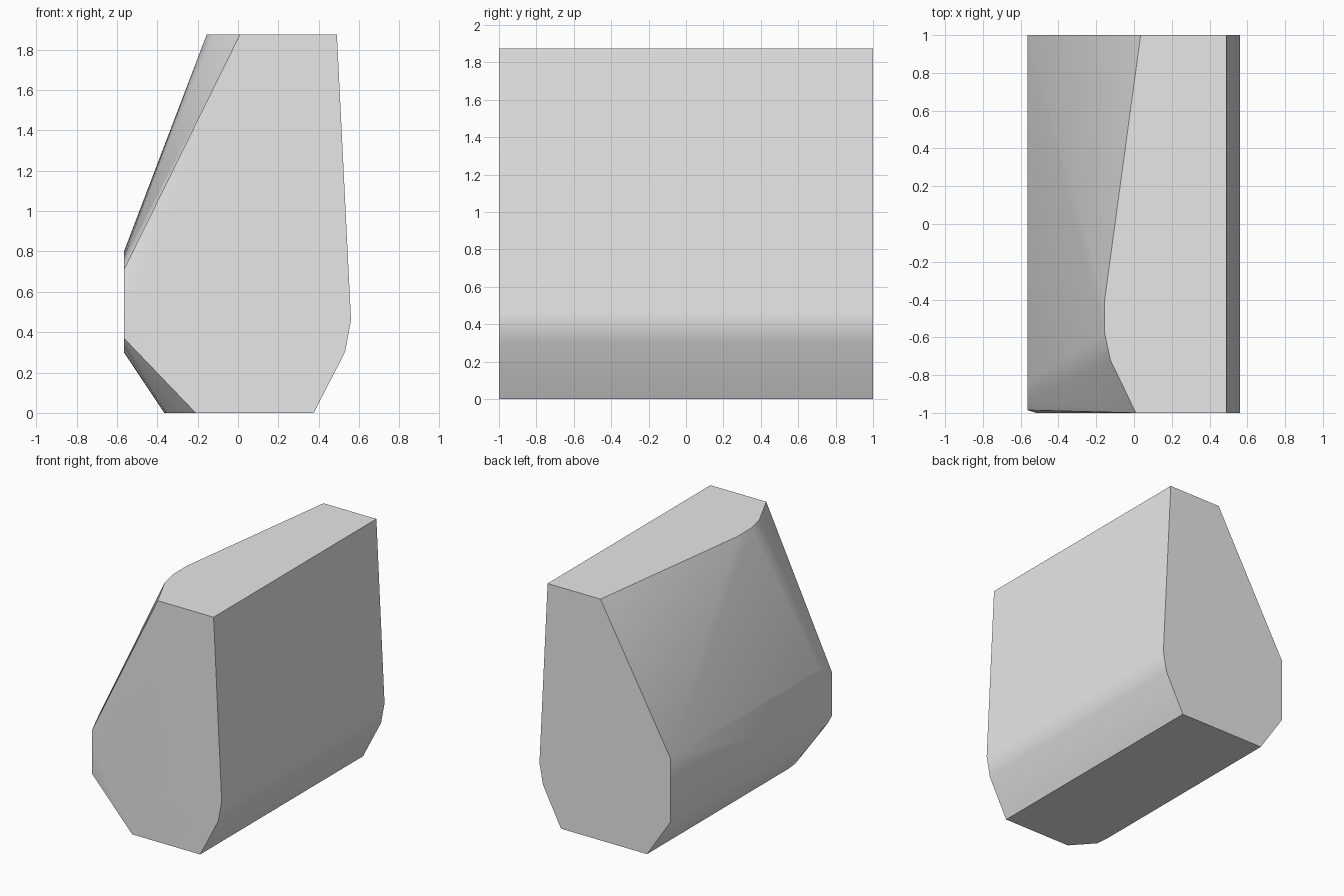
import bpy, bmesh, math

cube = bpy.data.objects.get("Cube")
if cube:
    bpy.data.objects.remove(cube, do_unlink=True)

TOP, SIDE = 1.875, -0.565

# Flat grey surface
grey = bpy.data.materials.new("plain_grey")
grey.diffuse_color = (0.8, 0.8, 0.8, 1)
grey.use_nodes = True
grey.node_tree.nodes["Principled BSDF"].inputs["Base Color"].default_value = (0.8, 0.8, 0.8, 1)

# Straight side, the same from front to back: (x, z)
straight_side = [(0.375, 0), (0.53, 0.3), (0.56, 0.46), (0.49, TOP)]
points = [(x, y, z) for x, z in straight_side for y in (-1, 1)]

# Curved rim of the top and of the base: (x, y)
top_rim = [(0.01, -1), (-0.125, -0.72), (-0.155, -0.58), (-0.155, -0.4), (0.035, 1)]
base_rim = [(-0.21, -1), (-0.355, -0.84), (-0.365, -0.73), (-0.365, 1)]
points += [(x, y, TOP) for x, y in top_rim]
points += [(x, y, 0) for x, y in base_rim]

# Flat band on the sloping side, rounded at the front: (y, lower z, upper z)
for y, low, high in [(-0.985, 0.37, 0.71), (-0.93, 0.33, 0.77), (-0.83, 0.305, 0.79), (1, 0.3, 0.8)]:
    points += [(SIDE, y, low), (SIDE, y, high)]

# Edge where the front face starts to turn back
points.append((-0.52, -1, 0.54))

# Wrap the rims and edges into one solid wedge block
bm = bmesh.new()
for p in points:
    bm.verts.new(p)
bmesh.ops.convex_hull(bm, input=bm.verts)
bmesh.ops.dissolve_limit(bm, angle_limit=math.radians(0.3), verts=bm.verts, edges=bm.edges)
bmesh.ops.recalc_face_normals(bm, faces=bm.faces)
mesh = bpy.data.meshes.new("wedge_block")
bm.to_mesh(mesh)
bm.free()
mesh.materials.append(grey)
block = bpy.data.objects.new("wedge_block", mesh)
bpy.context.collection.objects.link(block)

# Soft shading over the shallow bends
bpy.ops.object.select_all(action='DESELECT')
block.select_set(True)
bpy.context.view_layer.objects.active = block
bpy.ops.object.shade_smooth_by_angle(angle=math.radians(35))
weighted = block.modifiers.new("even_shading", 'WEIGHTED_NORMAL')
weighted.keep_sharp = True
